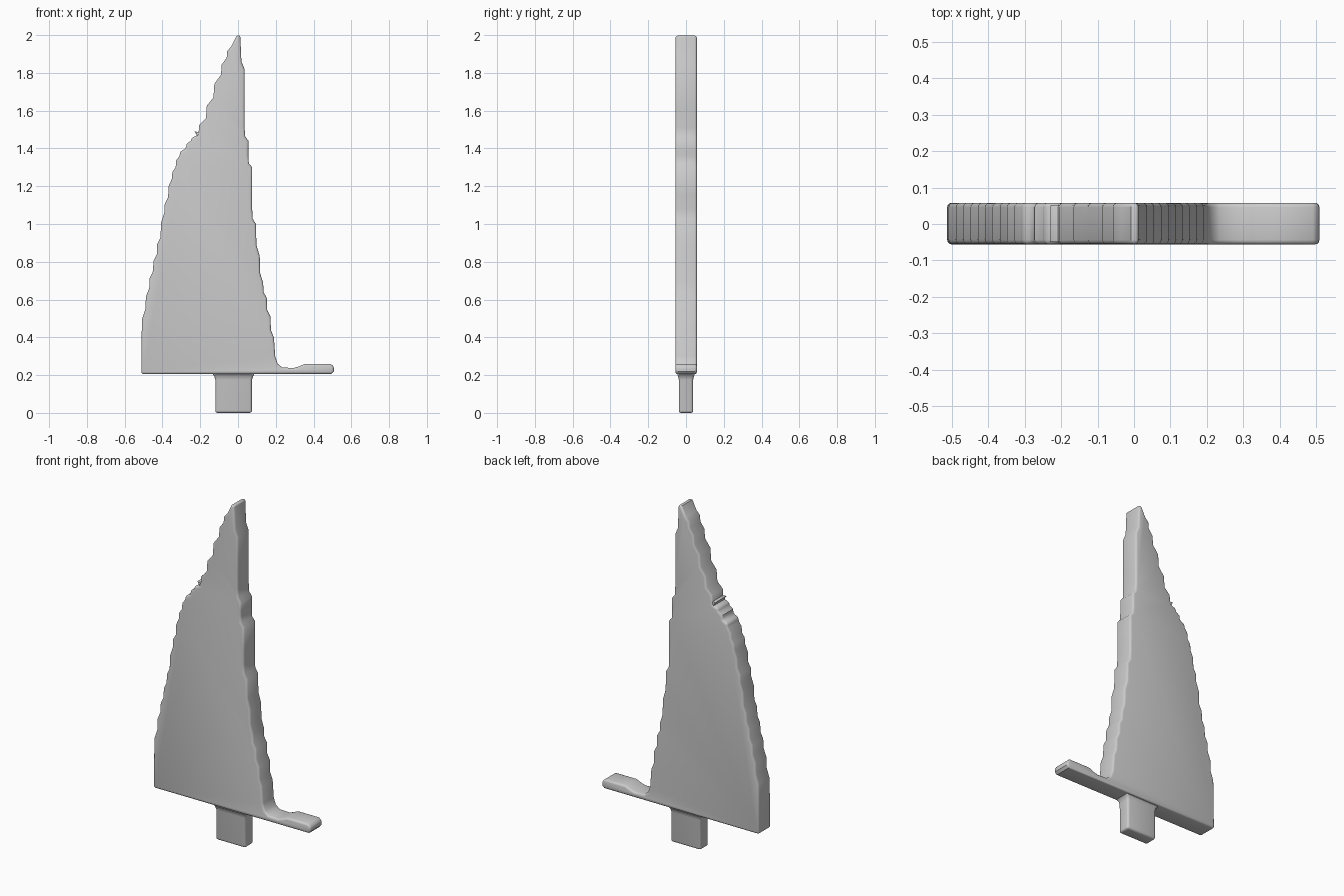
import bpy, bmesh, math

if "Cube" in bpy.data.objects:
    bpy.data.objects.remove(bpy.data.objects["Cube"], do_unlink=True)

grey = bpy.data.materials.new("plain grey")
grey.use_nodes = True
grey.diffuse_color = (0.6, 0.6, 0.6, 1)
grey.node_tree.nodes["Principled BSDF"].inputs["Base Color"].default_value = (0.6, 0.6, 0.6, 1)


def finish(name, bm, bevel):
    """Turn a bmesh into a smooth, softly bevelled object."""
    bmesh.ops.recalc_face_normals(bm, faces=bm.faces)
    mesh = bpy.data.meshes.new(name)
    bm.to_mesh(mesh)
    bm.free()
    mesh.materials.append(grey)
    obj = bpy.data.objects.new(name, mesh)
    bpy.context.collection.objects.link(obj)
    mod = obj.modifiers.new("soft edges", "BEVEL")
    mod.width, mod.segments = bevel, 3
    mod.limit_method, mod.angle_limit = "ANGLE", math.radians(50)
    bpy.ops.object.select_all(action="DESELECT")
    obj.select_set(True)
    bpy.context.view_layer.objects.active = obj
    bpy.ops.object.modifier_apply(modifier=mod.name)
    bpy.ops.object.shade_smooth_by_angle(angle=math.radians(40))
    return obj


def slab(name, outline, front, back, bevel):
    """Extrude an x-z outline from front to back."""
    bm = bmesh.new()
    face = bm.faces.new([bm.verts.new((x, front, z)) for x, z in outline])
    new = bmesh.ops.extrude_face_region(bm, geom=[face])["geom"]
    bmesh.ops.translate(bm, vec=(0, back - front, 0),
                        verts=[v for v in new if isinstance(v, bmesh.types.BMVert)])
    return finish(name, bm, bevel)


def worn(points, hold):
    """Step each edge segment: run nearly upright, then slant to the next point."""
    out = []
    for (x, z), (x2, z2) in zip(points, points[1:]):
        out += [(x, z), (x + (x2 - x) * 0.12, z + (z2 - z) * hold)]
    return out + [points[-1]]


# Blade with a worn outline, including the side arm at its foot
left_edge = [(-0.51, 0.42), (-0.49, 0.55), (-0.47, 0.66), (-0.45, 0.75),
             (-0.43, 0.84), (-0.41, 0.93), (-0.39, 1.06), (-0.37, 1.14),
             (-0.35, 1.24), (-0.33, 1.3), (-0.31, 1.36), (-0.275, 1.4),
             (-0.25, 1.44), (-0.21, 1.47), (-0.17, 1.56), (-0.13, 1.67),
             (-0.09, 1.79), (-0.06, 1.88), (-0.035, 1.94)]
right_edge = [(0.035, 1.82), (0.035, 1.51), (0.055, 1.44), (0.055, 1.36),
              (0.075, 1.3), (0.075, 1.08), (0.095, 1.0), (0.115, 0.83),
              (0.133, 0.69), (0.152, 0.61), (0.172, 0.51), (0.19, 0.4)]
arm = [(0.197, 0.3), (0.21, 0.26), (0.235, 0.24), (0.295, 0.238), (0.32, 0.245),
       (0.355, 0.26), (0.49, 0.26), (0.508, 0.245), (0.508, 0.22), (0.495, 0.206)]
blade = ([(-0.512, 0.205)] + worn(left_edge, 0.6) + [(-0.008, 1.995), (0.012, 2.0), (0.018, 1.86)]
         + worn(right_edge, 0.65) + arm)
slab("blade", blade, -0.056, 0.058, 0.014)

# Small burr on the left edge
slab("edge_burr", [(-0.19, 1.46), (-0.215, 1.455), (-0.22, 1.475), (-0.231, 1.49),
                   (-0.21, 1.487), (-0.19, 1.5)], -0.05, 0.052, 0.003)

# Tang below the blade, flared where it joins
bm = bmesh.new()
rings = []
for z, grow in ((0, 0), (0.175, 0), (0.195, 0.006), (0.207, 0.018)):
    hx, hy = 0.097 + grow, 0.038 + grow * 0.7
    rings.append([bm.verts.new((-0.023 + sx * hx, sy * hy, z))
                  for sx, sy in ((-1, -1), (1, -1), (1, 1), (-1, 1))])
for low, high in zip(rings, rings[1:]):
    for i in range(4):
        j = (i + 1) % 4
        bm.faces.new((low[i], low[j], high[j], high[i]))
bm.faces.new(rings[0])
bm.faces.new(rings[-1])
finish("tang", bm, 0.012)
